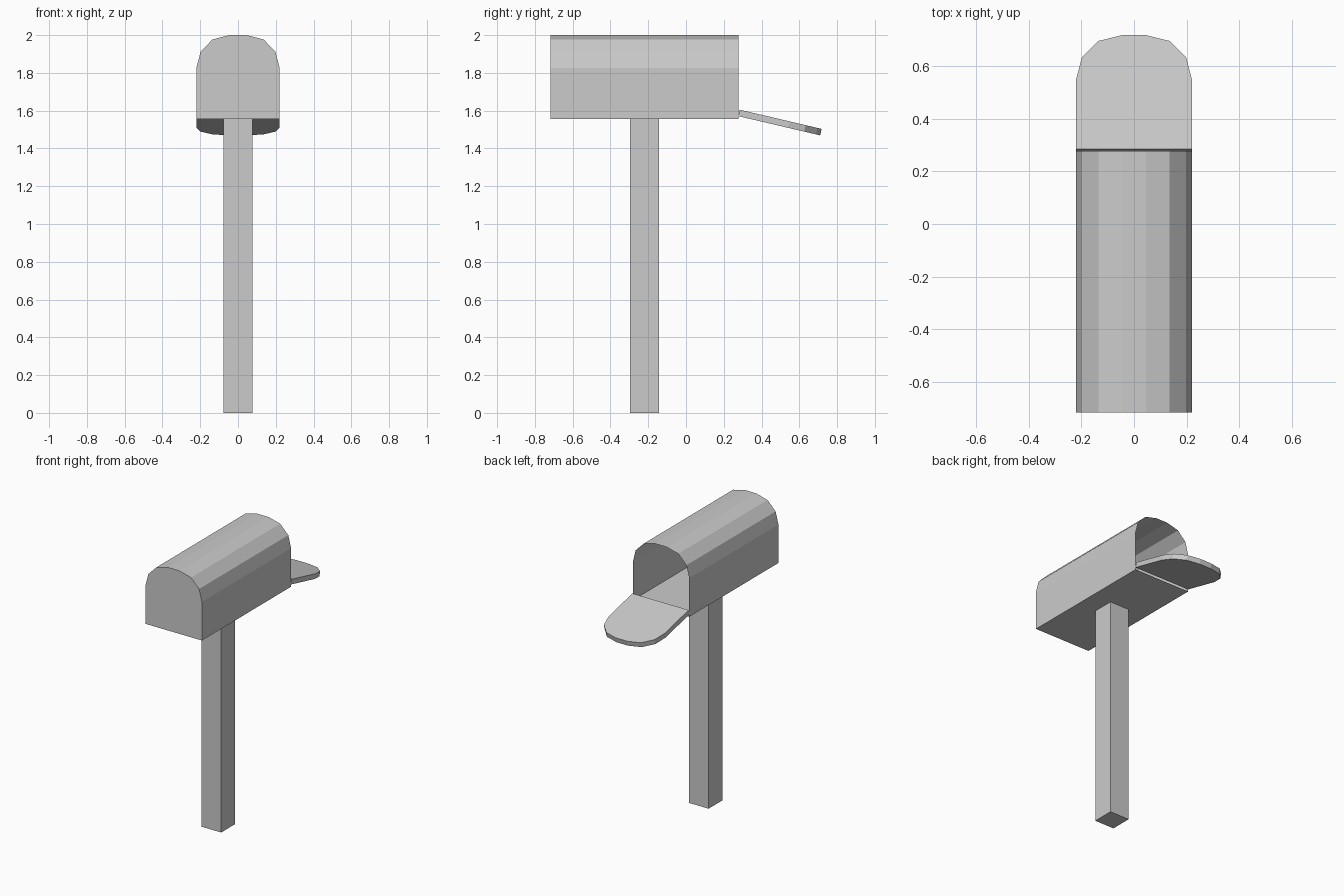
import bpy, bmesh
from math import sin, cos, radians
from mathutils import Vector

if "Cube" in bpy.data.objects:
    bpy.data.objects.remove(bpy.data.objects["Cube"])

# Arched outline shared by body and door: (x, height above the base)
half = [(0.22, 0), (0.22, 0.272), (0.198, 0.358), (0.135, 0.422), (0.045, 0.445)]
outline = half + [(-x, h) for x, h in reversed(half)]


def extrude_outline(name, place, depth, open_end=False):
    """Sweep the outline from depth 0 to depth; place maps (x, h, d) to a point."""
    bm = bmesh.new()
    a = [bm.verts.new(place(x, h, 0)) for x, h in outline]
    b = [bm.verts.new(place(x, h, depth)) for x, h in outline]
    n = len(outline)
    for i in range(n):
        j = (i + 1) % n
        bm.faces.new((a[i], a[j], b[j], b[i]))
    bm.faces.new(a)
    cap = bm.faces.new(b)
    bmesh.ops.recalc_face_normals(bm, faces=bm.faces)
    if open_end:
        bmesh.ops.delete(bm, geom=[cap], context='FACES_ONLY')
    mesh = bpy.data.meshes.new(name)
    bm.to_mesh(mesh)
    bm.free()
    obj = bpy.data.objects.new(name, mesh)
    bpy.context.collection.objects.link(obj)
    return obj


# Hollow body, closed at the front and open at the back
extrude_outline("mailbox_body",
                lambda x, h, d: Vector((x, -0.717 + d, 1.555 + h)),
                0.995, open_end=True)

# Door, hinged at the bottom of the opening and dropped open
tilt = radians(13.2)
extrude_outline("door",
                lambda x, h, d: Vector((x,
                                        0.285 + h * cos(tilt) - d * sin(tilt),
                                        1.605 - h * sin(tilt) - d * cos(tilt))),
                0.035)

# Square post
bpy.ops.mesh.primitive_cube_add(size=1, location=(0, -0.22, 0.7775))
post = bpy.context.object
post.name = "post"
post.scale = (0.152, 0.152, 1.555)
